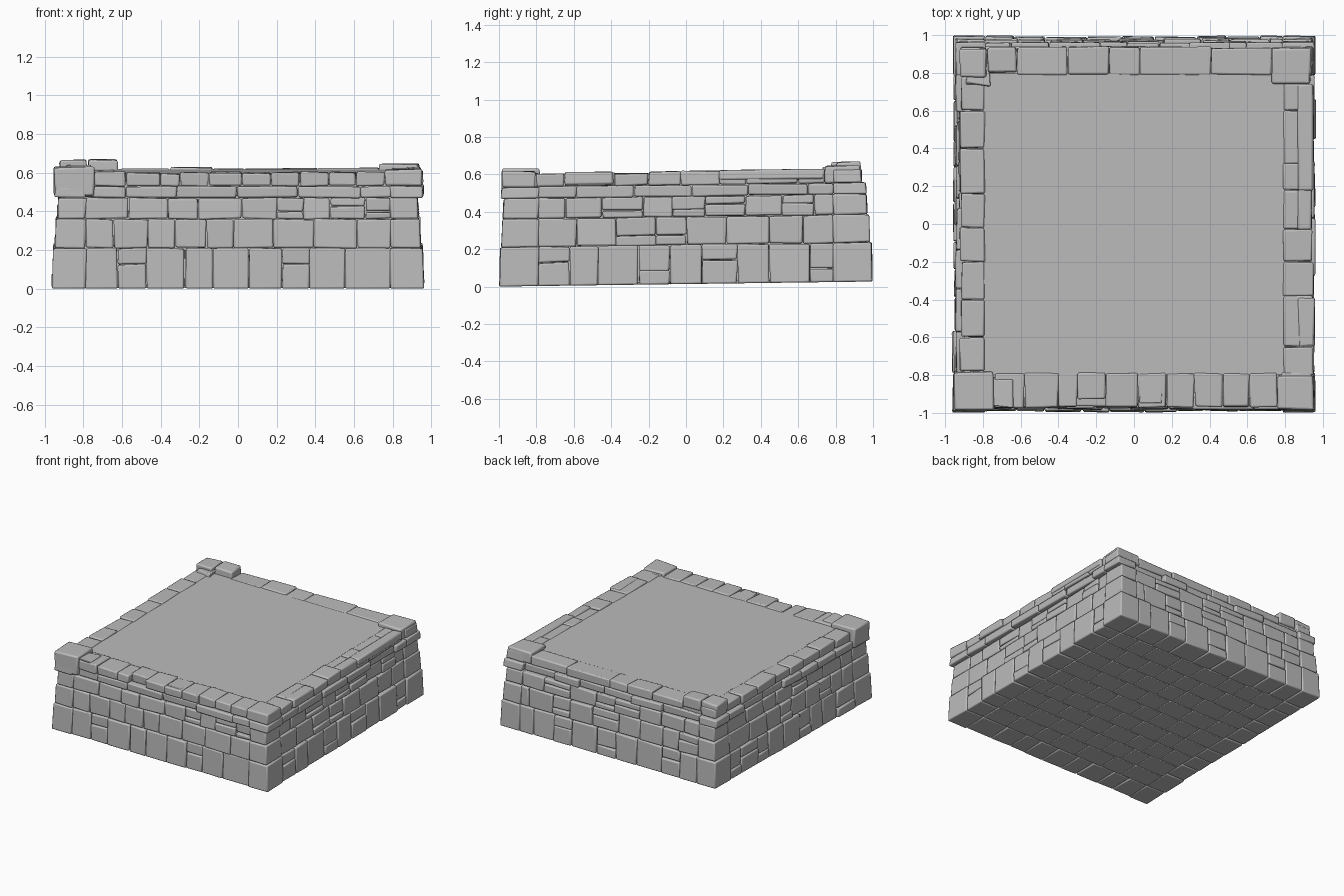
import bpy, bmesh, random
from mathutils import Vector

random.seed(7)
cube = bpy.data.objects.get("Cube")
if cube:
    bpy.data.objects.remove(cube)

stone = bpy.data.materials.new("grey stone")
stone.use_nodes = True
GREY = (0.5, 0.5, 0.5, 1)
stone.diffuse_color = GREY
stone.node_tree.nodes["Principled BSDF"].inputs["Base Color"].default_value = GREY


def block(bm, lo, hi, jit=0.004, flat_base=False, slope=(0, 0)):
    """Rough-hewn box; slope pulls in the top corners along x and y."""
    mid = (Vector(lo) + Vector(hi)) / 2
    half = (Vector(hi) - Vector(lo)) / 2
    for v in bmesh.ops.create_cube(bm, size=2)["verts"]:
        top = v.co.z > 0
        v.co = mid + Vector(a * b for a, b in zip(v.co, half))
        v.co += Vector(random.uniform(-jit, jit) for _ in range(3))
        if top:
            v.co.x -= slope[0]
            v.co.y -= slope[1]
        elif flat_base:
            v.co.z = lo[2]


def finish(name, bm, bevel=0.009):
    # the whole platform rises slightly towards the back
    for v in bm.verts:
        v.co.z += 0.0135 * (v.co.y + 1)
    mesh = bpy.data.meshes.new(name)
    bm.to_mesh(mesh)
    bm.free()
    mesh.materials.append(stone)
    ob = bpy.data.objects.new(name, mesh)
    bpy.context.collection.objects.link(ob)
    if bevel:
        mod = ob.modifiers.new("worn edges", "BEVEL")
        mod.width, mod.segments = bevel, 2
        mod.use_clamp_overlap = False
    bpy.ops.object.select_all(action="DESELECT")
    ob.select_set(True)
    bpy.context.view_layer.objects.active = ob
    bpy.ops.object.shade_smooth_by_angle(angle=0.6)
    return ob


# Course heights and how far each course reaches out on every side
LEVELS = [0, 0.21, 0.36, 0.47, 0.53, 0.602]
REACH = {
    "front": [0.994, 0.984, 0.974, 0.987, 0.97],
    "back": [0.995, 0.98, 0.967, 0.962, 0.935],
    "left": [0.957, 0.942, 0.93, 0.955, 0.943],
    "right": [0.957, 0.942, 0.93, 0.945, 0.918],
}
RIM_JOINTS = {
    "front": [-0.74, -0.58, -0.4, -0.3, -0.15, 0.02, 0.17, 0.32, 0.47, 0.61, 0.76],
    "back": [-0.62, -0.35, -0.13, 0.03, 0.41, 0.73],
    "left": [-0.8, -0.65, -0.38, -0.2, -0.03, 0.18, 0.32, 0.6, 0.74],
    "right": [-0.78, -0.6, -0.4, -0.2, -0.02, 0.16, 0.4, 0.6, 0.78],
}
SIGN = {"front": -1, "back": 1, "left": 1, "right": -1}
GAP = 0.0015


def wall_block(bm, side, u0, u1, z0, z1, reach, inner=0.79, lean=0.0, base=False):
    s = SIGN[side]
    d0, d1 = sorted((s * inner, s * reach))
    u0, u1, z1 = u0 + GAP, u1 - GAP, z1 - GAP
    if side in ("front", "back"):
        block(bm, (u0, d0, z0), (u1, d1, z1), flat_base=base, slope=(0, s * lean))
    else:
        block(bm, (d0, u0, z0), (d1, u1, z1), flat_base=base, slope=(s * lean, 0))


def random_joints(a, b, step):
    joints = [a]
    while b - joints[-1] > step * 1.5:
        joints.append(joints[-1] + step * random.uniform(0.75, 1.3))
    return joints + [b]


# Four walls of coursed blocks, some split into two thinner stones
for side in REACH:
    bm = bmesh.new()
    for i, reach in enumerate(REACH[side]):
        z0, z1 = LEVELS[i], LEVELS[i + 1]
        rim, ledge = i == 4, i == 3
        joints = RIM_JOINTS[side] if rim else random_joints(-0.79, 0.79, 0.26 if ledge else 0.18)
        for u0, u1 in zip(joints, joints[1:]):
            out = reach + random.uniform(-0.006, 0.005)
            if ledge and random.random() < 0.3:
                out -= 0.025
            if side == "front" and rim and u0 == -0.3:
                out -= 0.04  # broken rim stone
            if i < 3 and random.random() < 0.25:
                cut = z0 + (z1 - z0) * random.choice((0.35, 0.6))
                wall_block(bm, side, u0, u1, z0, cut, out, base=i == 0)
                wall_block(bm, side, u0, u1, cut, z1, out - 0.007)
            else:
                top = z1 + random.uniform(-0.008, 0.004) if rim else z1
                wall_block(bm, side, u0, u1, z0, top, out, lean=0.005 if i < 3 else 0, base=i == 0)
    finish(side + "_wall", bm)

# Corner stones, one per course at each corner
for xs, ys, xside, yside in ((-1, -1, "right", "front"), (1, -1, "left", "front"),
                             (-1, 1, "right", "back"), (1, 1, "left", "back")):
    bm = bmesh.new()
    for i in range(5):
        hx, hy = REACH[xside][i] + 0.003, REACH[yside][i] + 0.003
        x0, x1 = sorted((xs * 0.79, xs * hx))
        y0, y1 = sorted((ys * 0.79, ys * hy))
        block(bm, (x0, y0, LEVELS[i]), (x1, y1, LEVELS[i + 1] - GAP), 0.003, i == 0,
              (xs * 0.006, ys * 0.005))
    finish(yside + "_" + xside + "_corner_stones", bm)

# Raised cap stones on the corners and along the rim
bm = bmesh.new()
CAPS = [
    ((-0.95, -0.985, 0.48), (-0.74, -0.785, 0.628)),
    ((0.76, -0.98, 0.53), (0.95, -0.8, 0.615)),
    ((-0.92, 0.78, 0.55), (-0.78, 0.93, 0.638)),
    ((-0.775, 0.8, 0.55), (-0.62, 0.932, 0.643)),
    ((0.73, 0.74, 0.53), (0.935, 0.935, 0.62)),
    ((0.87, -0.65, 0.54), (0.955, -0.39, 0.61)),
    ((0.87, -0.03, 0.55), (0.945, 0.18, 0.602)),
    ((0.87, 0.18, 0.55), (0.95, 0.74, 0.608)),
]
for lo, hi in CAPS:
    block(bm, lo, hi, 0.006)
finish("cap_stones", bm, 0.011)

# Tilted chips of broken stone beside the corners
bm = bmesh.new()
for x, y, z, tilt in ((-0.68, -0.87, 0.6, 0.025), (-0.84, 0.79, 0.6, -0.02), (0.1, -0.87, 0.59, 0.012)):
    block(bm, (x - 0.06, y - 0.07, z - 0.05), (x + 0.06, y + 0.07, z + 0.008), 0.012, False, (tilt, tilt))
finish("broken_chips", bm, 0.006)

# Solid core behind the joints
bm = bmesh.new()
block(bm, (-0.9, -0.92, 0.012), (0.9, 0.92, 0.555), 0)
finish("core", bm, 0)

# Smooth floor slab on top
bm = bmesh.new()
block(bm, (-0.8, -0.8, 0.5), (0.8, 0.8, 0.592), 0)
finish("floor_slab", bm, 0)

# Paved underside in staggered rows
bm = bmesh.new()
rows = [-0.79 + 1.58 * k / 9 for k in range(10)]
for y0, y1 in zip(rows, rows[1:]):
    joints = random_joints(-0.79, 0.79, 0.2)
    for x0, x1 in zip(joints, joints[1:]):
        block(bm, (x0 + GAP, y0 + GAP, 0), (x1 - GAP, y1 - GAP, 0.06), 0.001, True)
finish("base_paving", bm, 0.005)
